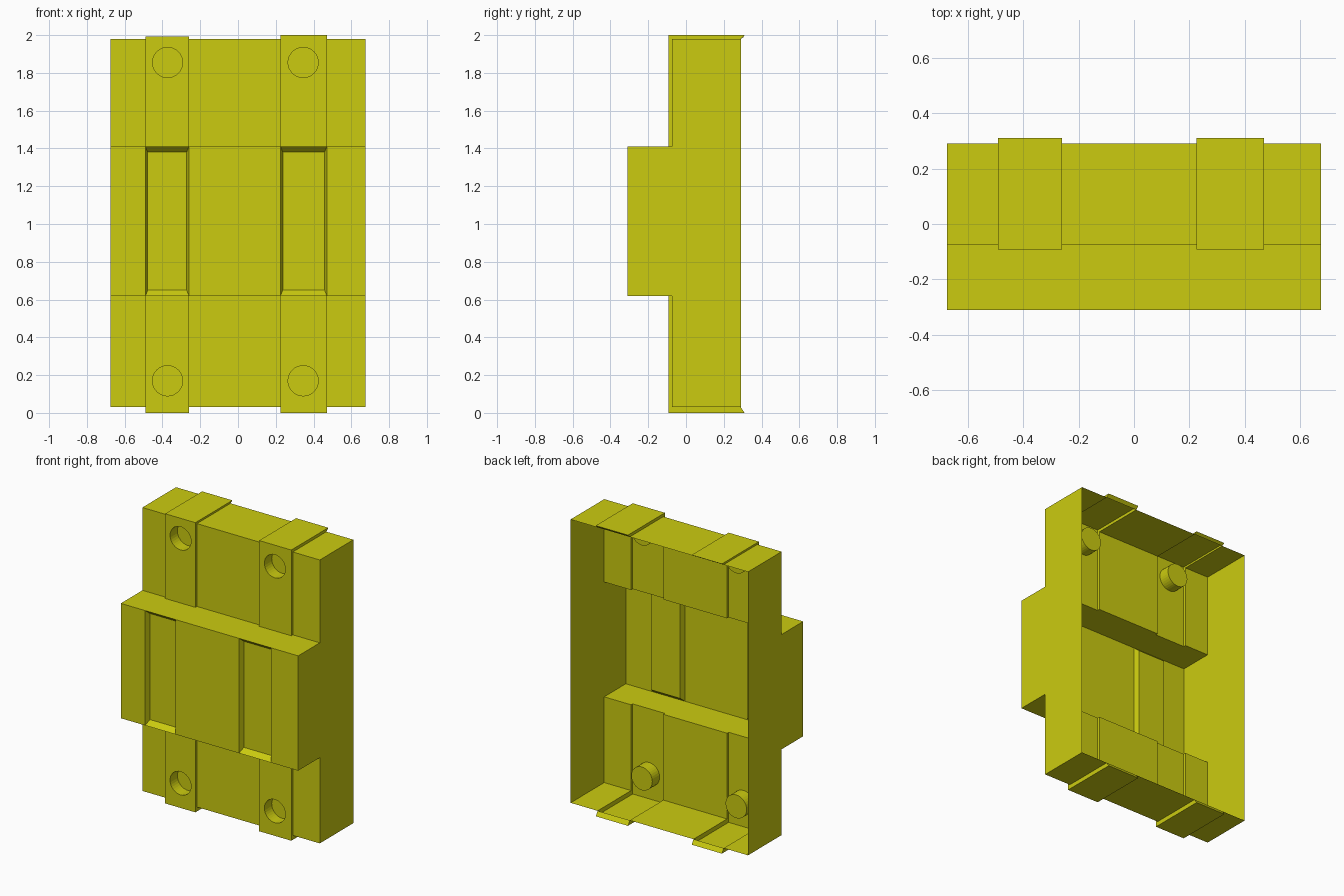
import bpy, bmesh, math

if "Cube" in bpy.data.objects:
    bpy.data.objects.remove(bpy.data.objects["Cube"])

HALF_W = 0.675
HOLE_R, HOLE_DEPTH, HOLE_SIDES = 0.08, 0.08, 32
FRONT, STRIP, BLOCK, FLOOR, BACK, LIP = -0.075, -0.092, -0.31, -0.275, 0.29, 0.31
LOW, HIGH, STEP0, STEP1 = 0.03, 1.98, 0.62, 1.41

# Body outline in (y, z), with repeated points so that it pairs with the strip outline
body = [(BACK, LOW), (BACK, LOW), (FRONT, LOW), (FRONT, STEP0), (BLOCK, STEP0), (BLOCK, STEP0 + 0.03),
        (BLOCK, STEP1 - 0.03), (BLOCK, STEP1), (FRONT, STEP1), (FRONT, HIGH), (BACK, HIGH), (BACK, HIGH)]


def strip_outline(top):
    """Strip: raised at both ends with clip lips, recessed across the middle block."""
    return [(BACK, LOW), (LIP, 0), (STRIP, 0), (STRIP, STEP0), (BLOCK, STEP0), (FLOOR, STEP0 + 0.03),
            (FLOOR, STEP1 - 0.03), (BLOCK, STEP1), (STRIP, STEP1), (STRIP, top), (LIP, top), (BACK, HIGH)]


bm = bmesh.new()


def row(outline, x, inset=0.0):
    """Points of an outline at x; the recessed floor is narrowed by inset."""
    return [bm.verts.new((x + (inset if i in (5, 6) else 0), y, z)) for i, (y, z) in enumerate(outline)]


def loft(a, b, skip=()):
    for i in range(len(a) - 1):
        if i not in skip:
            bm.faces.new((a[i], a[i + 1], b[i + 1], b[i]))


def plate_with_cup(corners, cx, cz):
    """Flat plate with a blind round hole sunk to the inside."""
    ang = [2 * math.pi * k / HOLE_SIDES for k in range(HOLE_SIDES)]
    rim, base = [[bm.verts.new((cx + HOLE_R * math.cos(t), y, cz + HOLE_R * math.sin(t))) for t in ang]
                 for y in (STRIP, STRIP + HOLE_DEPTH)]
    edges = []
    for loop in (corners, rim):
        for k in range(len(loop)):
            pair = (loop[k], loop[(k + 1) % len(loop)])
            edges.append(bm.edges.get(pair) or bm.edges.new(pair))
    bmesh.ops.triangle_fill(bm, edges=edges, use_beauty=True, normal=(0, -1, 0))
    for k in range(HOLE_SIDES):
        j = (k + 1) % HOLE_SIDES
        bm.faces.new((rim[k], rim[j], base[j], base[k]))
    bm.faces.new(base)


# Sheet running left to right through both strips
prev = row(body, -HALF_W)
bm.faces.new(prev[:1] + prev[2:5] + prev[7:11])
for x0, x1, top, hole_x in ((-0.49, -0.26, 1.993, -0.373), (0.225, 0.47, 2.0, 0.345)):
    outline = strip_outline(top)
    left_body, left = row(body, x0), row(outline, x0, 0.012)
    right, right_body = row(outline, x1, -0.012), row(body, x1)
    loft(prev, left_body)
    loft(left_body, left)
    loft(left, right, skip=(2, 8))
    loft(right, right_body)
    for i, cz in ((2, 0.17), (8, 1.855)):
        plate_with_cup([left[i], left[i + 1], right[i + 1], right[i]], hole_x, cz)
    prev = right_body
end = row(body, HALF_W)
loft(prev, end)
bm.faces.new(end[:1] + end[2:5] + end[7:11])

bmesh.ops.remove_doubles(bm, verts=bm.verts[:], dist=1e-4)
bmesh.ops.dissolve_degenerate(bm, edges=bm.edges[:], dist=1e-5)
bmesh.ops.recalc_face_normals(bm, faces=bm.faces[:])
# The outside of the top must face up
bm.faces.ensure_lookup_table()
end_face = max(bm.faces, key=lambda f: f.calc_center_median().x)
if end_face.normal.x < 0:
    bmesh.ops.reverse_faces(bm, faces=bm.faces[:])

mesh = bpy.data.meshes.new("cover_shell")
bm.to_mesh(mesh)
bm.free()
cover = bpy.data.objects.new("cover_shell", mesh)
bpy.context.collection.objects.link(cover)

# Yellow plastic
yellow = bpy.data.materials.new("yellow")
yellow.diffuse_color = (0.6, 0.6, 0.005, 1)
yellow.use_nodes = True
yellow.node_tree.nodes["Principled BSDF"].inputs["Base Color"].default_value = yellow.diffuse_color
mesh.materials.append(yellow)
